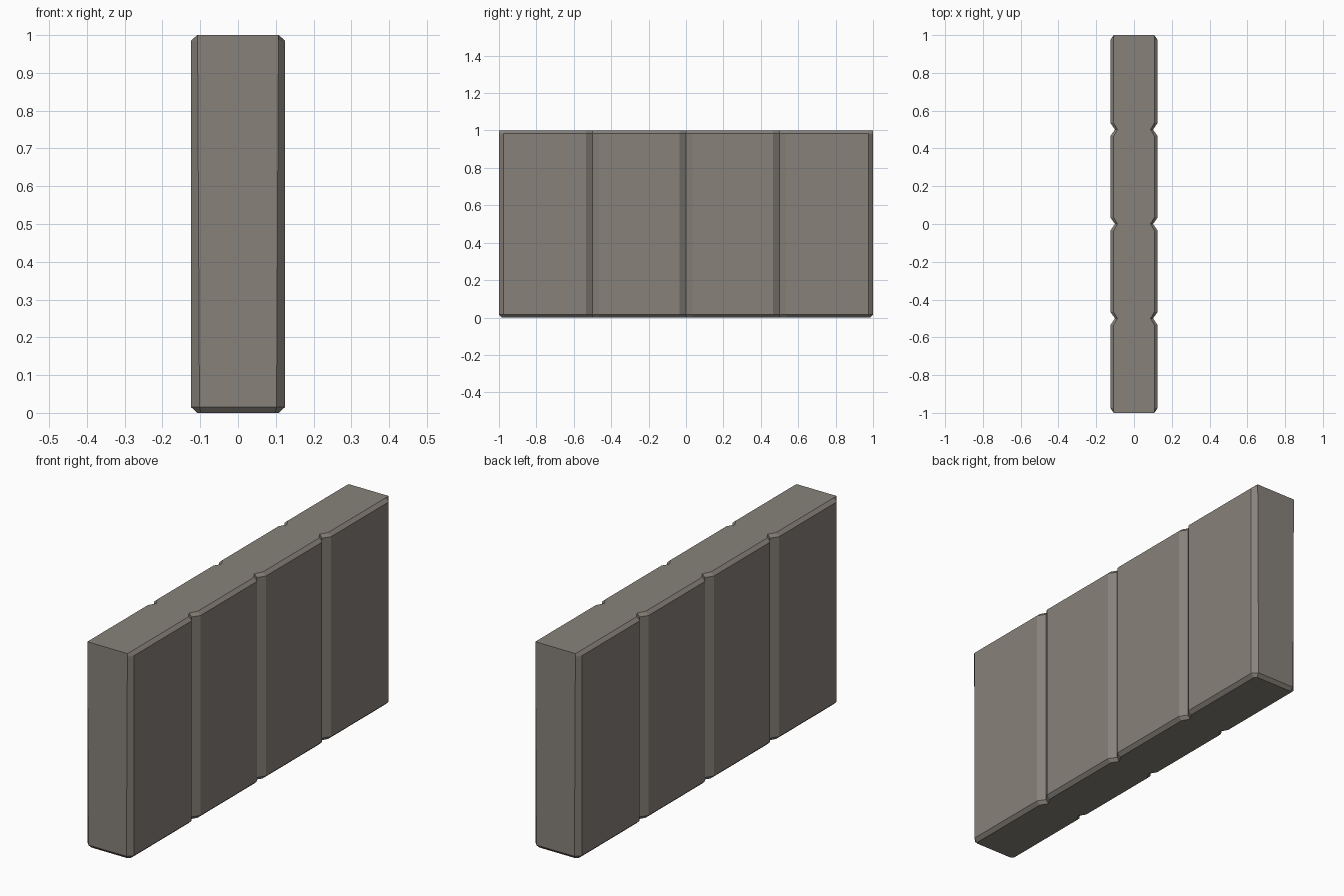
import bpy, bmesh

if "Cube" in bpy.data.objects:
    bpy.data.objects.remove(bpy.data.objects["Cube"])

stone = bpy.data.materials.new("warm grey stone")
stone.diffuse_color = (0.245, 0.222, 0.195, 1)
stone.use_nodes = True
stone.node_tree.nodes["Principled BSDF"].inputs["Base Color"].default_value = stone.diffuse_color


def plan(x_inset, end_inset, end_x):
    """Plan outline of the slab with three V grooves on each long side."""
    side = [(end_x, -1 + end_inset), (0.125 - x_inset, -0.975)]
    for gy in (-0.5, 0.0, 0.5):
        side += [(0.125 - x_inset, gy - 0.035),
                 (0.101 - x_inset * 0.8, gy),
                 (0.125 - x_inset, gy + 0.035)]
    side += [(0.125 - x_inset, 0.975), (end_x, 1 - end_inset)]
    return side + [(-x, y) for x, y in reversed(side)]


# Stacked outlines: bottom bevel, body, top bevel on the long sides only
levels = [(0.0, plan(0.017, 0.015, 0.098)),
          (0.016, plan(0.0, 0.0, 0.102)),
          (0.985, plan(0.0, 0.0, 0.107)),
          (1.0, plan(0.017, 0.0, 0.107))]

bm = bmesh.new()
rings = [[bm.verts.new((x, y, z)) for x, y in pts] for z, pts in levels]
n = len(rings[0])
for low, high in zip(rings, rings[1:]):
    for i in range(n):
        j = (i + 1) % n
        bm.faces.new((low[i], low[j], high[j], high[i]))
bm.faces.new(list(reversed(rings[0])))
bm.faces.new(rings[-1])
bmesh.ops.remove_doubles(bm, verts=bm.verts, dist=0.0001)
bmesh.ops.recalc_face_normals(bm, faces=bm.faces)

# Grooved wall slab
mesh = bpy.data.meshes.new("wall_slab")
bm.to_mesh(mesh)
bm.free()
mesh.materials.append(stone)
bpy.context.collection.objects.link(bpy.data.objects.new("wall_slab", mesh))
